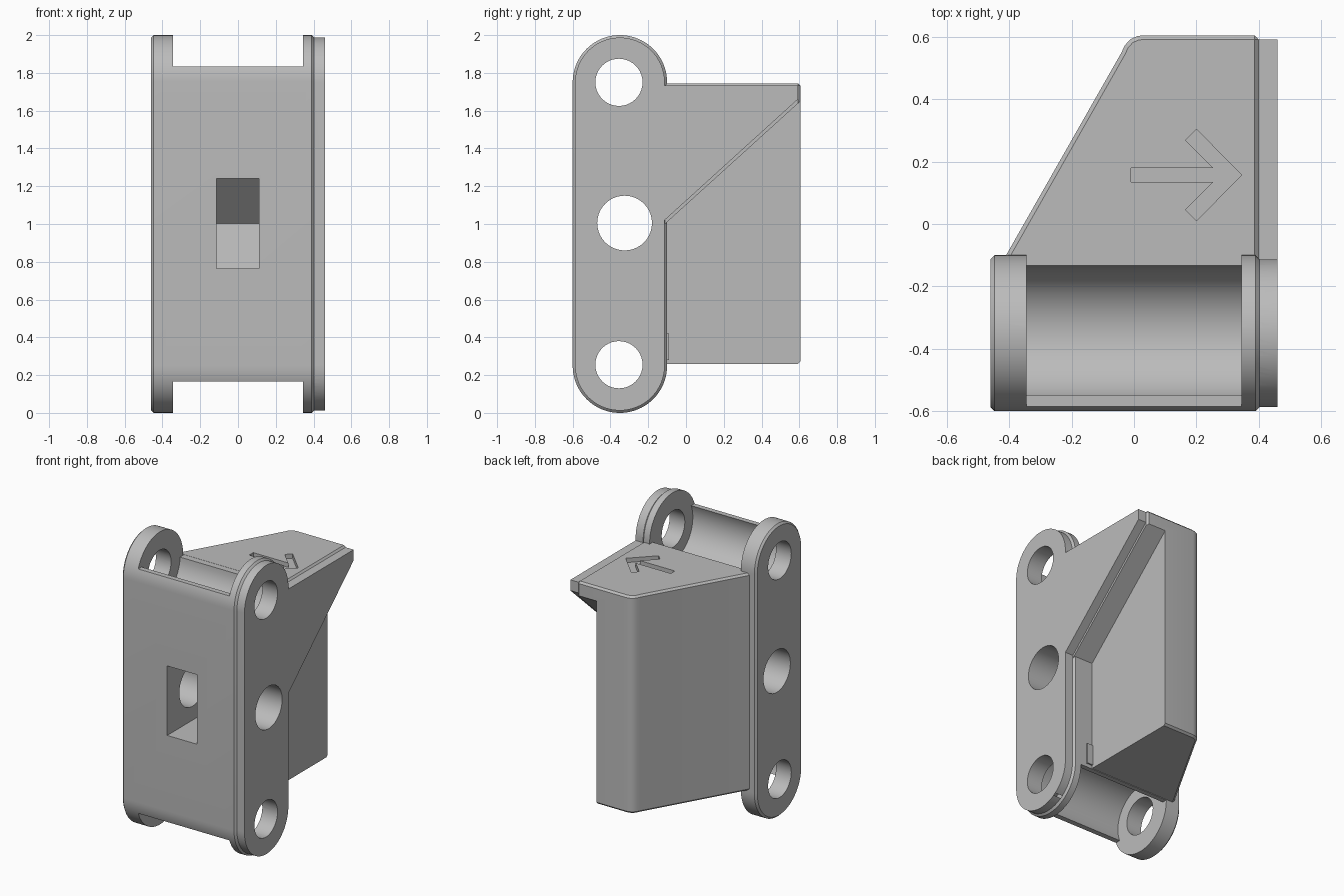
import bpy, bmesh, math
from mathutils import Vector

cube = bpy.data.objects.get("Cube")
if cube:
    bpy.data.objects.remove(cube, do_unlink=True)

grey = bpy.data.materials.new("plain grey")
grey.use_nodes = True
tone = (0.5, 0.5, 0.5, 1)
grey.diffuse_color = tone
grey.node_tree.nodes["Principled BSDF"].inputs["Base Color"].default_value = tone


def prism(name, points, axis, start, end):
    """Extrude a closed profile along x (points are y, z), or along y or z."""
    place = {"x": lambda p, d: (d, p[0], p[1]),
             "z": lambda p, d: (p[0], p[1], d)}[axis]
    bm = bmesh.new()
    low = [bm.verts.new(place(p, start)) for p in points]
    high = [bm.verts.new(place(p, end)) for p in points]
    bm.faces.new(low)
    bm.faces.new(high)
    for i in range(len(points)):
        j = (i + 1) % len(points)
        bm.faces.new((low[i], low[j], high[j], high[i]))
    bmesh.ops.recalc_face_normals(bm, faces=bm.faces)
    mesh = bpy.data.meshes.new(name)
    bm.to_mesh(mesh)
    bm.free()
    mesh.materials.append(grey)
    obj = bpy.data.objects.new(name, mesh)
    bpy.context.collection.objects.link(obj)
    return obj


def arc(cy, cz, radius, first, last, steps=40):
    angles = [math.radians(first + (last - first) * i / steps) for i in range(steps + 1)]
    return [(cy + radius * math.cos(a), cz + radius * math.sin(a)) for a in angles]


def rect(y0, y1, z0, z1):
    return [(y0, z0), (y1, z0), (y1, z1), (y0, z1)]


def apply(obj, mod):
    bpy.context.view_layer.objects.active = obj
    bpy.ops.object.modifier_apply(modifier=mod.name)


def chamfer(obj, width):
    mod = obj.modifiers.new("chamfer", "BEVEL")
    mod.width = width
    mod.segments = 1
    mod.limit_method = "ANGLE"
    mod.angle_limit = math.radians(40)
    apply(obj, mod)


def combine(obj, other, operation="DIFFERENCE"):
    mod = obj.modifiers.new("combine", "BOOLEAN")
    mod.operation = operation
    mod.solver = "EXACT"
    mod.object = other
    apply(obj, mod)
    bpy.data.objects.remove(other, do_unlink=True)


PIN_Y, PIN_LOW, PIN_HIGH = -0.35, 0.25, 1.75

# Rounded upright block with the pin lugs
body = prism("hinge_body",
             arc(PIN_Y, PIN_HIGH, 0.25, 0, 180) + arc(PIN_Y, PIN_LOW, 0.25, 180, 360),
             "x", -0.46, 0.403)
chamfer(body, 0.013)

# Wedge housing behind the block
housing = prism("housing",
                [(0.4, -0.2), (0.4, 0.605), (0.03, 0.605), (0.01, 0.602), (-0.012, 0.592),
                 (-0.03, 0.572), (-0.04, 0.55), (-0.41, -0.1), (-0.41, -0.2)],
                "z", 0.26, 1.745)
chamfer(housing, 0.013)
combine(housing, prism("recess", [(-0.15, 0), (0.7, 0), (0.7, 1.735), (-0.15, 0.965)],
                       "x", 0.255, 0.6))
combine(body, housing, "UNION")

# Raised lip on the side, following the lugs and the braced top
lip = prism("side_lip",
            arc(PIN_Y, PIN_LOW, 0.237, 180, 360)
            + [(-0.113, 1.02), (0.592, 1.66), (0.592, 1.733), (-0.113, 1.733)]
            + arc(PIN_Y, PIN_HIGH, 0.237, 0, 180),
            "x", 0.37, 0.46)
combine(body, lip, "UNION")

# Hollow seats between the lugs, top and bottom
for z, side in ((PIN_HIGH, 1), (PIN_LOW, -1)):
    combine(body, prism("seat", arc(PIN_Y, z, 0.217, 0, 351, 39), "x", -0.345, 0.345))
    for y0, y1, gap in ((-0.7, -0.33, 0.085), (-0.34, -0.09, -0.006)):
        z0, z1 = sorted((z + side * gap, z + side * 0.4))
        combine(body, prism("clearance", rect(y0, y1, z0, z1), "x", -0.345, 0.345))

# Front window pocket with a pointed back
combine(body, prism("pocket", [(-0.7, 0.765), (-0.17, 0.765), (0.07, 1.003),
                               (-0.17, 1.24), (-0.7, 1.24)], "x", -0.115, 0.11))

# Pin holes and the larger middle hole
for y, z, radius in ((-0.355, 0.255, 0.125), (-0.355, 1.75, 0.125), (-0.325, 1.005, 0.145)):
    combine(body, prism("hole", arc(y, z, radius, 0, 351, 39), "x", -0.6, 0.6))

# Arrow sunk into the top
half = [(-0.01, 0.022), (0.255, 0.022), (0.165, 0.112), (0.2, 0.147)]
arrow = half + [(0.345, 0)] + [(x, -y) for x, y in reversed(half)]
combine(body, prism("arrow", [(x, y + 0.157) for x, y in arrow], "z", 1.715, 1.8))

# Small stop block at the foot of the recess
prism("stop_block", rect(-0.11, -0.09, 0.28, 0.42), "x", 0.24, 0.3)

bpy.ops.object.select_all(action="DESELECT")
body.select_set(True)
bpy.context.view_layer.objects.active = body
bpy.ops.object.shade_smooth_by_angle(angle=math.radians(30))
